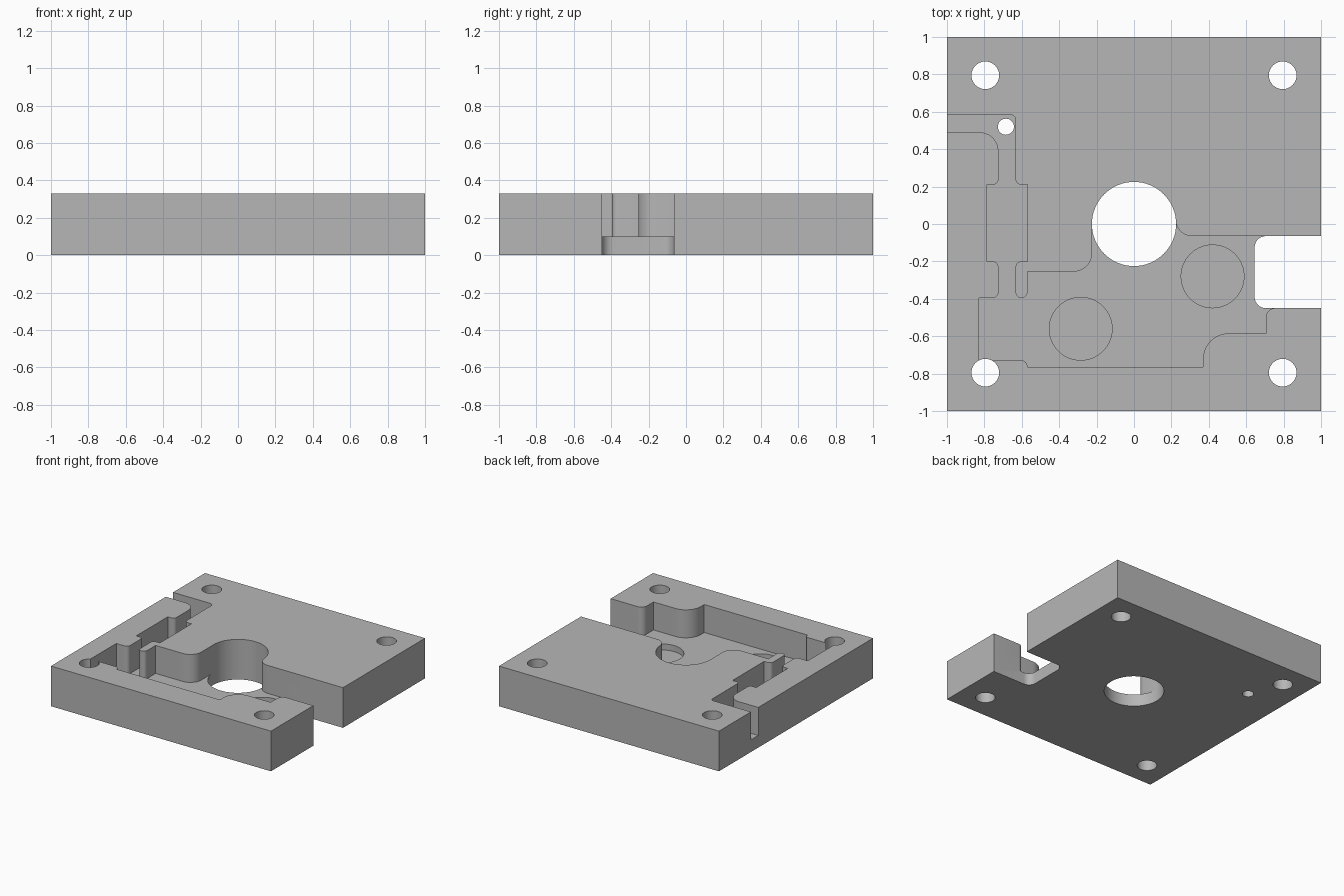
import bpy
import bmesh
from math import cos, sin, pi, radians
from mathutils import Vector

cube = bpy.data.objects.get("Cube")
if cube:
    bpy.data.objects.remove(cube, do_unlink=True)

HEIGHT = 0.33
FLOOR = 0.1
RECESS = 0.05
OVER = 0.5      # cutter top, above the plate
UNDER = -0.1    # cutter bottom, below the plate

metal = bpy.data.materials.new("machined grey")
metal.use_nodes = True
metal.diffuse_color = (0.47, 0.47, 0.47, 1)
metal.node_tree.nodes["Principled BSDF"].inputs["Base Color"].default_value = metal.diffuse_color


def rounded(corners, steps=10):
    """Turn (x, y, radius) corners into an outline with filleted corners."""
    outline = []
    for i, (x, y, r) in enumerate(corners):
        here = Vector((x, y))
        if r == 0:
            outline.append(here)
            continue
        to_prev = (Vector(corners[i - 1][:2]) - here).normalized()
        to_next = (Vector(corners[(i + 1) % len(corners)][:2]) - here).normalized()
        centre = here + (to_prev + to_next) * r
        for s in range(steps + 1):
            a = s / steps * pi / 2
            outline.append(centre - to_next * r * cos(a) - to_prev * r * sin(a))
    return outline


def circle(x, y, r, sides=64):
    return [Vector((x + r * cos(2 * pi * i / sides), y + r * sin(2 * pi * i / sides)))
            for i in range(sides)]


def prism(name, outline, bottom, top):
    """Extrude a flat outline into a solid."""
    bm = bmesh.new()
    base = bm.faces.new([bm.verts.new((p.x, p.y, bottom)) for p in outline])
    extruded = bmesh.ops.extrude_face_region(bm, geom=[base])["geom"]
    for v in extruded:
        if isinstance(v, bmesh.types.BMVert):
            v.co.z = top
    bmesh.ops.recalc_face_normals(bm, faces=bm.faces)
    mesh = bpy.data.meshes.new(name)
    bm.to_mesh(mesh)
    bm.free()
    mesh.materials.append(metal)
    obj = bpy.data.objects.new(name, mesh)
    bpy.context.collection.objects.link(obj)
    return obj


def cut(target, name, outline, bottom, top=OVER):
    """Subtract an extruded outline from the target."""
    cutter = prism(name, outline, bottom, top)
    cutter.hide_render = True
    mod = target.modifiers.new(name, "BOOLEAN")
    mod.operation = "DIFFERENCE"
    mod.solver = "EXACT"
    mod.object = cutter
    bpy.context.view_layer.objects.active = target
    bpy.ops.object.modifier_apply(modifier=mod.name)
    bpy.data.objects.remove(cutter, do_unlink=True)


# Square base plate
plate = prism("base_plate", rounded([(-1, -1, 0), (1, -1, 0), (1, 1, 0), (-1, 1, 0)]), 0, HEIGHT)

# Main pocket with the stepped channel leading out of the side
pocket = [
    (-.83, -.73, 0), (-.57, -.73, .03), (-.57, -.765, 0), (.37, -.765, 0),
    (.37, -.585, .135), (.705, -.585, 0), (.705, -.45, .05), (1.1, -.45, 0),
    (1.1, -.065, 0), (.222, -.065, .09), (.222, .03, 0), (-.224, 0, 0),
    (-.224, -.255, .1), (-.57, -.255, 0), (-.57, -.395, .03), (-.633, -.395, .03),
    (-.633, -.2, .03), (-.57, -.2, 0), (-.57, .21, 0), (-.633, .21, .03),
    (-.633, .585, .03), (-1.1, .585, 0), (-1.1, .49, 0), (-.725, .49, .1),
    (-.725, .21, .03), (-.785, .21, 0), (-.785, -.2, 0), (-.725, -.2, .03),
    (-.725, -.395, .03), (-.83, -.395, 0),
]
cut(plate, "pocket", rounded(pocket), FLOOR)

# Open notch through the floor at the side
notch = [(.645, -.45, .06), (1.1, -.45, 0), (1.1, -.065, 0), (.645, -.065, .06)]
cut(plate, "side_notch", rounded(notch), UNDER)

# Central bore, corner screw holes and the small pin hole
cut(plate, "centre_bore", circle(0, 0, .225), UNDER)
for sx in (-1, 1):
    for sy in (-1, 1):
        cut(plate, "screw_hole", circle(sx * .795, sy * .795, .074, 40), UNDER)
cut(plate, "pin_hole", circle(-.685, .52, .043, 32), UNDER)

# Two shallow round recesses in the pocket floor
for x, y in ((.42, -.28), (-.285, -.56)):
    cut(plate, "round_recess", circle(x, y, .168), FLOOR - RECESS)

bpy.ops.object.select_all(action="DESELECT")
plate.select_set(True)
bpy.context.view_layer.objects.active = plate
bpy.ops.object.shade_smooth_by_angle(angle=radians(30))
